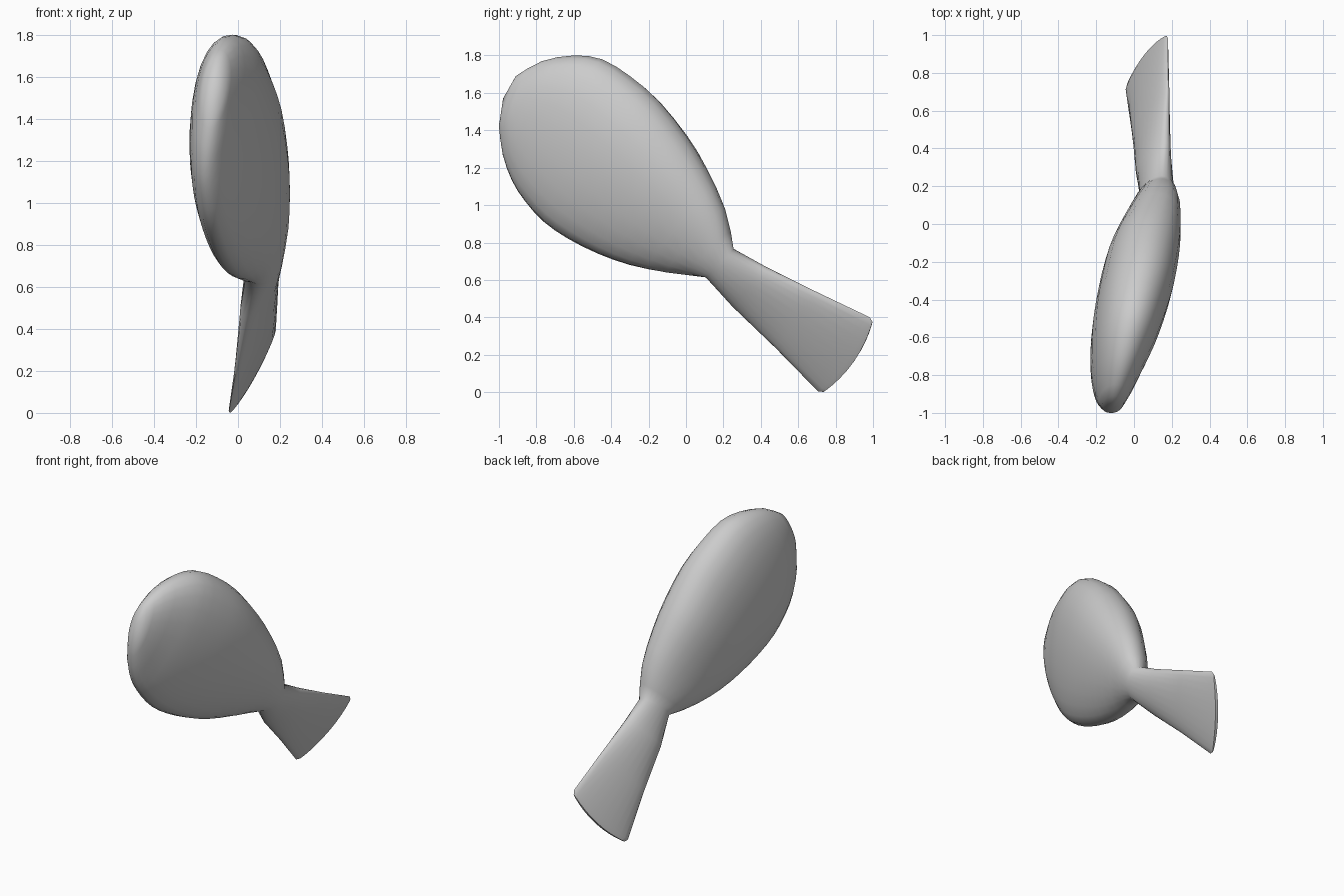
import bpy, bmesh, math
from mathutils import Vector

if "Cube" in bpy.data.objects:
    bpy.data.objects.remove(bpy.data.objects["Cube"])

SEG = 24

# Cross-sections: centre x, upper edge y z, lower edge y z, x lean per unit, half thickness, outward bulge, egg shape
tail = [
    (0.068, 0.997, 0.375, 0.735, 0.001, 0.46, 0.010, 0.040, 0.0),
    (0.068, 0.983, 0.400, 0.705, 0.005, 0.46, 0.018, 0.036, 0.0),
    (0.088, 0.70, 0.535, 0.48, 0.235, 0.50, 0.038, 0.0, 0.0),
    (0.102, 0.43, 0.665, 0.25, 0.46, 0.55, 0.058, 0.0, 0.0),
]
body = [
    (0.120, 0.25, 0.76, 0.11, 0.62, 0.55, 0.080, 0.0, 0.0),
    (0.090, 0.20, 0.98, -0.10, 0.64, 0.40, 0.123, 0.0, 0.1),
    (0.053, 0.10, 1.20, -0.30, 0.68, 0.30, 0.158, 0.0, 0.2),
    (0.020, 0.00, 1.37, -0.47, 0.74, 0.25, 0.178, 0.0, 0.25),
    (-0.012, -0.15, 1.56, -0.63, 0.82, 0.22, 0.183, 0.0, 0.25),
    (-0.044, -0.30, 1.69, -0.76, 0.91, 0.20, 0.175, 0.0, 0.25),
    (-0.070, -0.45, 1.78, -0.86, 1.02, 0.19, 0.157, 0.0, 0.22),
    (-0.092, -0.60, 1.80, -0.93, 1.13, 0.18, 0.130, 0.0, 0.2),
    (-0.106, -0.77, 1.77, -0.98, 1.27, 0.16, 0.095, 0.0, 0.1),
    (-0.113, -0.91, 1.69, -1.00, 1.42, 0.12, 0.055, 0.0, 0.0),
]


def refine(rows):
    """Insert a smooth in-between section after every section."""
    out, last = [], len(rows) - 1
    for i in range(last):
        a, b, c, d = (rows[min(max(j, 0), last)] for j in (i - 1, i, i + 1, i + 2))
        out.append(b)
        out.append(tuple((9 * (q + r) - p - s) / 16 for p, q, r, s in zip(a, b, c, d)))
    return out + [rows[-1]]


sections = tail + refine(body)


def centre(s):
    return Vector((s[0], (s[1] + s[3]) / 2, (s[2] + s[4]) / 2))


def rounded(v, p=2.1):
    return math.copysign(abs(v) ** (2 / p), v)


bm = bmesh.new()
rings = []
for i, s in enumerate(sections):
    c = centre(s)
    axis = (centre(sections[min(i + 1, len(sections) - 1)])
            - centre(sections[max(i - 1, 0)])).normalized()
    dy, dz = (s[1] - s[3]) / 2, (s[2] - s[4]) / 2
    wide = Vector((s[5] * math.hypot(dy, dz), dy, dz))
    thick = axis.cross(wide).normalized() * s[6]
    ring = []
    for k in range(SEG):
        a = 2 * math.pi * k / SEG
        u, v = rounded(math.cos(a)), rounded(math.sin(a))
        v *= 1 + s[8] * u
        ring.append(bm.verts.new(c + wide * u + thick * v - axis * s[7] * (1 - u * u)))
    rings.append(ring)

# Skin between the sections
for r0, r1 in zip(rings, rings[1:]):
    for k in range(SEG):
        n = (k + 1) % SEG
        bm.faces.new((r0[k], r0[n], r1[n], r1[k]))

# Thin tail edge: join the two sides across
end = rings[0]
for k in range(SEG // 2):
    quad = [end[k], end[k + 1], end[(SEG - k - 1) % SEG], end[(SEG - k) % SEG]]
    bm.faces.new(list(dict.fromkeys(quad)))

# Rounded nose
tip = bm.verts.new((-0.115, -0.978, 1.57))
for k in range(SEG):
    bm.faces.new((rings[-1][k], rings[-1][(k + 1) % SEG], tip))

bmesh.ops.recalc_face_normals(bm, faces=bm.faces)
mesh = bpy.data.meshes.new("body_with_tail")
bm.to_mesh(mesh)
bm.free()
obj = bpy.data.objects.new("body_with_tail", mesh)
bpy.context.collection.objects.link(obj)

# Smooth surface with crisp tail edge
bpy.context.view_layer.objects.active = obj
obj.select_set(True)
bpy.ops.object.shade_smooth_by_angle(angle=math.radians(60))
